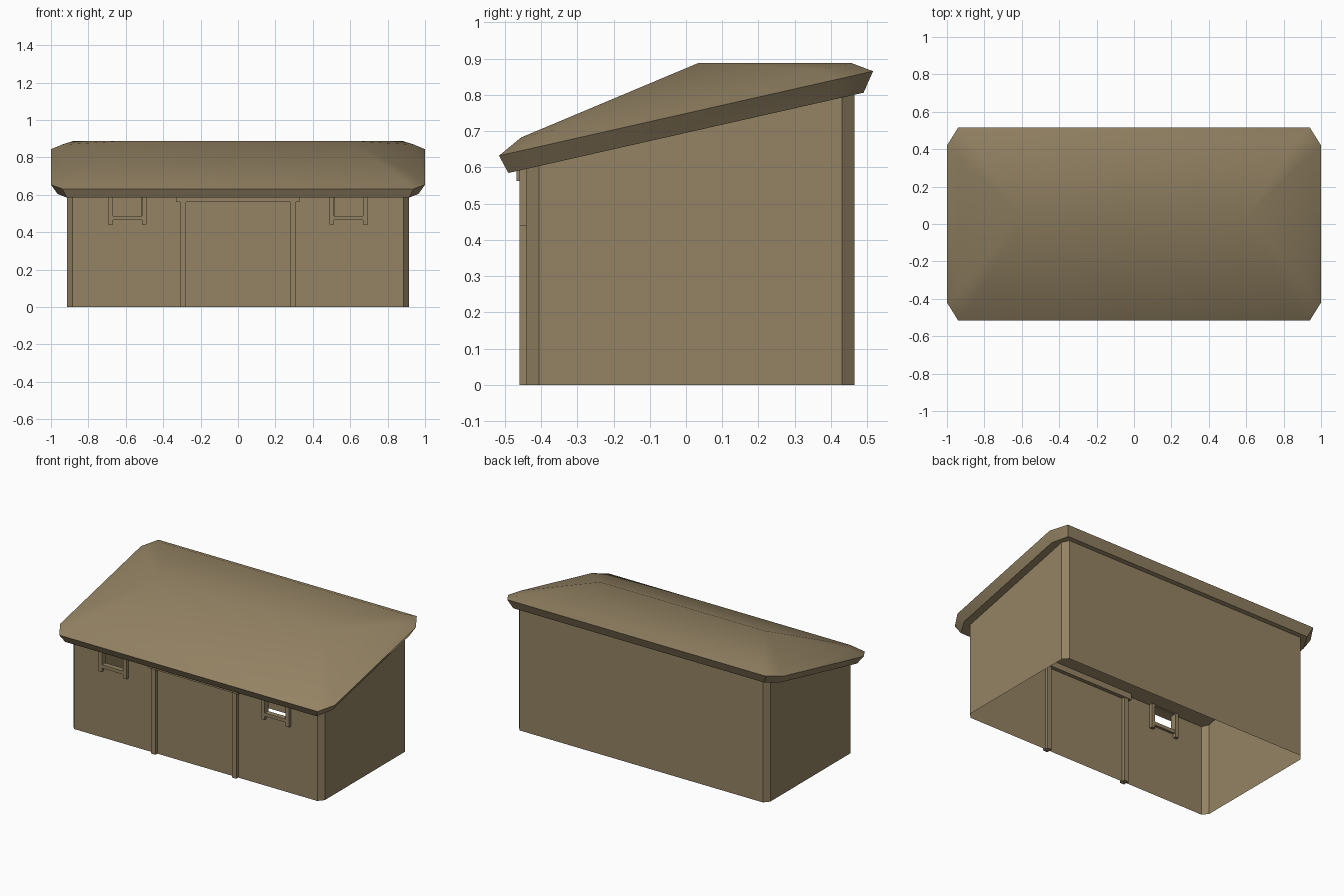
import bpy, bmesh

if "Cube" in bpy.data.objects:
    bpy.data.objects.remove(bpy.data.objects["Cube"])

mat = bpy.data.materials.new("brown_clay")
mat.diffuse_color = (0.296, 0.227, 0.127, 1)
mat.use_nodes = True
mat.node_tree.nodes["Principled BSDF"].inputs["Base Color"].default_value = mat.diffuse_color

SLOPE = 0.226


def plane(y):
    # height of the tilted roof rim at depth y
    return 0.7485 + SLOPE * y


def finish(name, bm, recalc=True):
    bmesh.ops.remove_doubles(bm, verts=bm.verts, dist=0.0001)
    if recalc:
        bmesh.ops.recalc_face_normals(bm, faces=bm.faces)
    me = bpy.data.meshes.new(name)
    bm.to_mesh(me)
    bm.free()
    me.materials.append(mat)
    ob = bpy.data.objects.new(name, me)
    bpy.context.collection.objects.link(ob)
    return ob


def box(name, x0, x1, y0, y1, z0, z1):
    bm = bmesh.new()
    bmesh.ops.create_cube(bm, size=1)
    for v in bm.verts:
        v.co.x = x1 if v.co.x > 0 else x0
        v.co.y = y1 if v.co.y > 0 else y0
        v.co.z = z1 if v.co.z > 0 else z0
    return finish(name, bm)


def octagon(xa, xb, ya, yb):
    # counter-clockwise outline with cut corners
    return [(xa, -yb), (xb, -ya), (xb, ya), (xa, yb),
            (-xa, yb), (-xb, ya), (-xb, -ya), (-xa, -yb)]


# walls: thin open-bottomed shell, running up into the roof
def wall_top(y):
    return plane(y) - 0.045


bm = bmesh.new()
outline = [(0.885, -0.44), (0.915, -0.405), (0.915, 0.43), (0.885, 0.465),
           (-0.885, 0.465), (-0.915, 0.43), (-0.915, -0.405), (-0.885, -0.44)]
for (xa, ya), (xb, yb) in zip(outline, outline[1:]):
    bm.faces.new([bm.verts.new(p) for p in (
        (xa, ya, 0), (xb, yb, 0), (xb, yb, wall_top(yb)), (xa, ya, wall_top(ya)))])
# front wall as panels, leaving the two window openings
xs = [-0.885, -0.67, -0.515, 0.515, 0.67, 0.885]
zs = [0, 0.485, 0.6, wall_top(-0.44)]
for i in range(5):
    for j in range(3):
        if i in (1, 3) and j == 1:
            continue
        bm.faces.new([bm.verts.new((x, -0.44, z)) for x, z in (
            (xs[i], zs[j]), (xs[i + 1], zs[j]), (xs[i + 1], zs[j + 1]), (xs[i], zs[j + 1]))])
finish("walls", bm)

# roof: tilted slab with cut corners and a shallow hipped top
bm = bmesh.new()
rings = []
for dims, h in (((0.915, 0.965, 0.40, 0.49), -0.0535),
                ((0.94, 1.0, 0.42, 0.516), 0.0),
                ((0.88, 0.942, 0.365, 0.455), 0.0365)):
    rings.append([bm.verts.new((x, y, plane(y) + h)) for x, y in octagon(*dims)])
bm.faces.new(rings[0][::-1])
for lo, hi in zip(rings, rings[1:]):
    for i in range(8):
        k = (i + 1) % 8
        bm.faces.new((lo[i], lo[k], hi[k], hi[i]))
right = bm.verts.new((0.6, 0.035, 0.888))
left = bm.verts.new((-0.6, 0.035, 0.888))
top = rings[2]
for i in range(3):
    bm.faces.new((top[i], top[i + 1], right))
    bm.faces.new((top[i + 4], top[i + 5], left))
bm.faces.new((top[7], top[0], right, left))
bm.faces.new((top[3], top[4], left, right))
roof = finish("roof", bm)
bpy.context.view_layer.objects.active = roof
roof.select_set(True)
bpy.ops.object.shade_smooth_by_angle(angle=0.56)
roof.select_set(False)

# doorway posts and lintel
for side, s in (("left", -1), ("right", 1)):
    c = s * 0.294
    box(side + "_door_post", c - 0.016, c + 0.016, -0.46, -0.42, 0, 0.57)
box("door_lintel", -0.33, 0.33, -0.467, -0.415, 0.562, 0.605)

# window frames
for side, s in (("left", -1), ("right", 1)):
    c = s * 0.592
    for n, d in (("outer", s), ("inner", -s)):
        b = c + d * 0.09
        box(f"{side}_window_{n}_jamb", b - 0.0125, b + 0.0125, -0.46, -0.42, 0.44, 0.605)
    box(side + "_window_sill", c - 0.08, c + 0.08, -0.457, -0.423, 0.464, 0.486)
    box(side + "_window_head", c - 0.08, c + 0.08, -0.457, -0.423, 0.594, 0.61)
